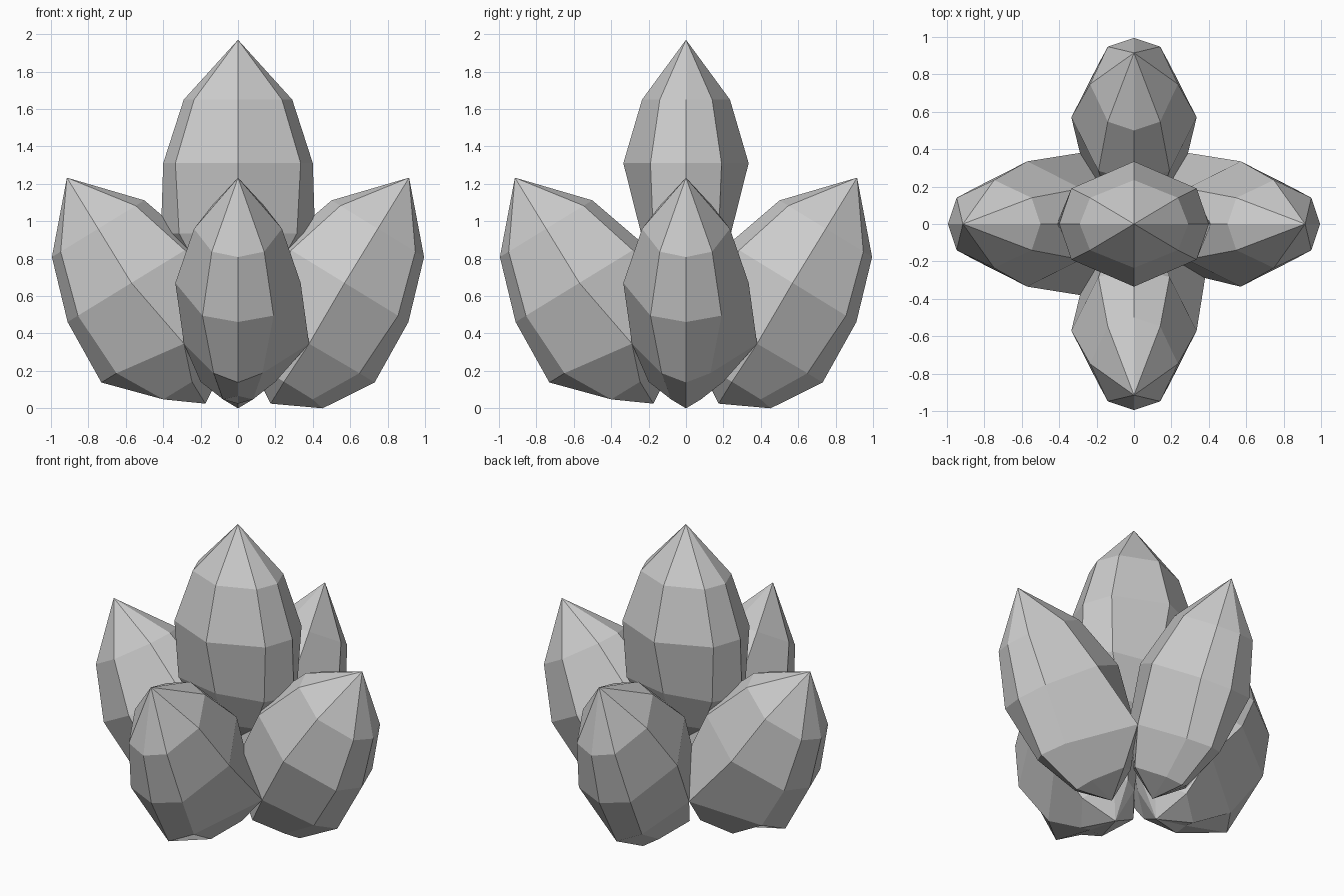
import bpy, bmesh
from math import radians
from mathutils import Matrix, Vector

if "Cube" in bpy.data.objects:
    bpy.data.objects.remove(bpy.data.objects["Cube"])

# Cross-sections along a bud: height, ridge x, shoulder x, shoulder y, wide y
UPPER = [(0.34, 0.29, 0.235, 0.14, 0.235), (0.0, 0.40, 0.335, 0.19, 0.335)]
SIDE_LOW = [(-0.37, 0.415, 0.32, 0.13, 0.289), (-0.62, 0.22, 0.18, 0.08, 0.20)]
MID_LOW = [(-0.376, 0.412, 0.315, 0.175, 0.24), (-0.62, 0.22, 0.18, 0.09, 0.14)]
TIP, BASE = 0.66, -0.757

# Points where neighbouring outer buds are joined
CORNERS = [Vector(c) for c in ((0.289, 0.38, 0.345), (-0.289, 0.38, 0.345),
                               (-0.289, -0.38, 0.345), (0.38, -0.289, 0.345))]


def make_bud(name, rings, matrix, outer_foot=None, join=False):
    """Eight-sided faceted bud, pointed at both ends."""
    bm = bmesh.new()
    loops = []
    for z, a, b, c, d in rings:
        pts = [(a, 0), (b, c), (0, d), (-b, c), (-a, 0), (-b, -c), (0, -d), (b, -c)]
        loops.append([bm.verts.new((x, y, z)) for x, y in pts])
    top = bm.verts.new((0, 0, TIP))
    base = bm.verts.new((0, 0, BASE))
    for i in range(8):
        j = (i + 1) % 8
        bm.faces.new((top, loops[0][i], loops[0][j]))
        for up, low in zip(loops, loops[1:]):
            bm.faces.new((up[i], low[i], low[j], up[j]))
        bm.faces.new((base, loops[-1][j], loops[-1][i]))
    if outer_foot:
        loops[3][0].co = outer_foot
    bmesh.ops.transform(bm, matrix=matrix, verts=bm.verts)
    if join:
        for v in (loops[2][2], loops[2][6]):
            v.co = min(CORNERS, key=lambda c: (c - v.co).length)
    bmesh.ops.recalc_face_normals(bm, faces=bm.faces)
    mesh = bpy.data.meshes.new(name)
    bm.to_mesh(mesh)
    bm.free()
    obj = bpy.data.objects.new(name, mesh)
    bpy.context.collection.objects.link(obj)


# Upright centre bud
make_bud("centre_bud", UPPER + MID_LOW, Matrix.Translation((0, 0, 1.31)))

# Four buds leaning outward; right and back reach the ground further out
lean = Matrix.Translation((0.57, 0, 0.67)) @ Matrix.Rotation(radians(31.5), 4, 'Y')
for name, angle, foot in (("right_bud", 0, (0.25, 0, -0.633)),
                          ("back_bud", 90, (0.25, 0, -0.633)),
                          ("left_bud", 180, (0.177, 0, -0.60)),
                          ("front_bud", 270, (0.177, 0, -0.60))):
    make_bud(name, UPPER + SIDE_LOW,
             Matrix.Rotation(radians(angle), 4, 'Z') @ lean, foot, True)
